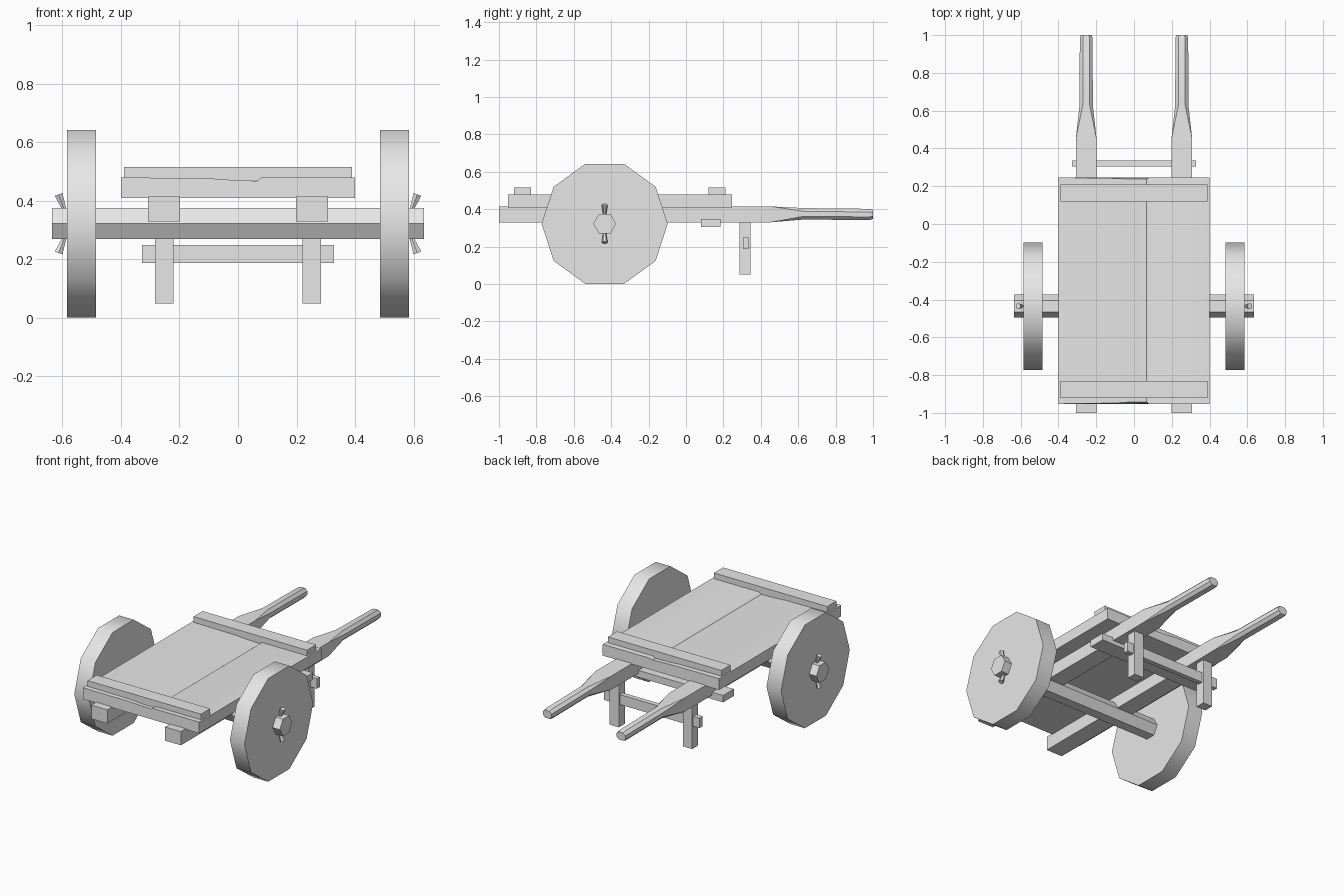
import bpy, bmesh, math
from mathutils import Vector

cube = bpy.data.objects.get("Cube")
if cube:
    bpy.data.objects.remove(cube, do_unlink=True)

# Single weathered grey for the whole cart
grey = bpy.data.materials.new("pale_grey")
grey.use_nodes = True
grey.diffuse_color = (0.8, 0.8, 0.8, 1)
grey.node_tree.nodes["Principled BSDF"].inputs["Base Color"].default_value = (0.8, 0.8, 0.8, 1)


def finish(name, bm, smooth=False):
    bmesh.ops.remove_doubles(bm, verts=bm.verts, dist=1e-5)
    bmesh.ops.recalc_face_normals(bm, faces=bm.faces)
    mesh = bpy.data.meshes.new(name)
    bm.to_mesh(mesh)
    bm.free()
    mesh.materials.append(grey)
    if smooth:
        mesh.shade_smooth()
        mesh.set_sharp_from_angle(angle=math.radians(40))
    obj = bpy.data.objects.new(name, mesh)
    bpy.context.collection.objects.link(obj)
    return obj


def loft(name, rings, smooth=False):
    """Skin a list of equal-length point rings and cap both ends."""
    bm = bmesh.new()
    rows = [[bm.verts.new(p) for p in ring] for ring in rings]
    n = len(rows[0])
    for a, b in zip(rows, rows[1:]):
        for i in range(n):
            j = (i + 1) % n
            bm.faces.new((a[i], a[j], b[j], b[i]))
    bm.faces.new(rows[0])
    bm.faces.new(rows[-1])
    return finish(name, bm, smooth)


def box(name, x, y, z):
    ring = lambda h: [(x[0], y[0], h), (x[1], y[0], h), (x[1], y[1], h), (x[0], y[1], h)]
    return loft(name, [ring(z[0]), ring(z[1])])


def disc_x(x, y, z, r, sides):
    """Polygon ring in the plane facing x, with a flat side on top."""
    return [(x, y + r * math.cos(math.tau * i / sides), z + r * math.sin(math.tau * i / sides))
            for i in range(sides)]


def shaft_ring(cx, y, half, z0, z1, c):
    """Rectangle with corners cut by c."""
    pts = [(-half + c, z0), (half - c, z0), (half, z0 + c), (half, z1 - c),
           (half - c, z1), (-half + c, z1), (-half, z1 - c), (-half, z0 + c)]
    return [(cx + px, y, pz) for px, pz in pts]


AXLE_Y, AXLE_Z = -0.435, 0.322

# Bed: one plank with a slightly worn hollow along its middle
worn = [(0.4, 0, 0), (0.08, 0, 0), (0.065, 0.009, 0.012), (-0.03, 0.009, 0.008),
        (-0.1, 0.004, 0.003), (-0.4, 0, 0)]


def bed_ring(y, inward):
    top = [(x, y + inward * d, 0.48 - dip) for x, d, dip in worn]
    return [(-0.4, y, 0.41), (0.4, y, 0.41)] + top


loft("bed", [bed_ring(-0.952, 1), bed_ring(0.246, -1)], smooth=True)

# Battens across the bed and the bar beneath it
box("front_batten", (-0.39, 0.39), (-0.92, -0.83), (0.47, 0.515))
box("rear_batten", (-0.39, 0.39), (0.12, 0.21), (0.47, 0.515))
box("under_bar", (-0.385, 0.385), (0.08, 0.185), (0.306, 0.349))

# Axle and leg stretcher
loft("axle", [disc_x(s * 0.635, AXLE_Y, AXLE_Z, 0.061, 6) for s in (-1, 1)])
box("leg_stretcher", (-0.328, 0.328), (0.305, 0.335), (0.188, 0.25))

for side, s in (("left", 1), ("right", -1)):
    # Wheel: solid ten-sided disc
    loft(side + "_wheel", [disc_x(s * x, AXLE_Y, AXLE_Z, 0.337, 10) for x in (0.485, 0.585)],
         smooth=True)

    # Shaft: square beam easing into a rounded handle
    cx = s * 0.253
    loft(side + "_shaft", [
        shaft_ring(cx, -1.0, 0.055, 0.33, 0.415, 0),
        shaft_ring(cx, 0.45, 0.055, 0.33, 0.415, 0),
        shaft_ring(cx, 0.63, 0.035, 0.345, 0.406, 0.017),
        shaft_ring(cx, 0.98, 0.034, 0.342, 0.402, 0.017),
        shaft_ring(cx, 1.0, 0.03, 0.348, 0.396, 0.015)], smooth=True)

    # Leg under the shaft
    box(side + "_leg", sorted((s * 0.22, s * 0.284)), (0.286, 0.345), (0.05, 0.34))

    # Linch pin: flared pegs above and below the axle end
    for end, v in (("upper", 1), ("lower", -1)):
        a = Vector((s * 0.588, AXLE_Y, AXLE_Z + v * 0.035))
        b = Vector((s * 0.613, AXLE_Y, AXLE_Z + v * 0.1))
        u = Vector((0, 1, 0))
        w = (b - a).normalized().cross(u)
        rings = [[p + r * (math.cos(t) * u + math.sin(t) * w)
                  for t in (math.tau * i / 6 for i in range(6))]
                 for p, r in ((a, 0.006), (b, 0.016))]
        loft(f"{side}_{end}_pin", rings)
